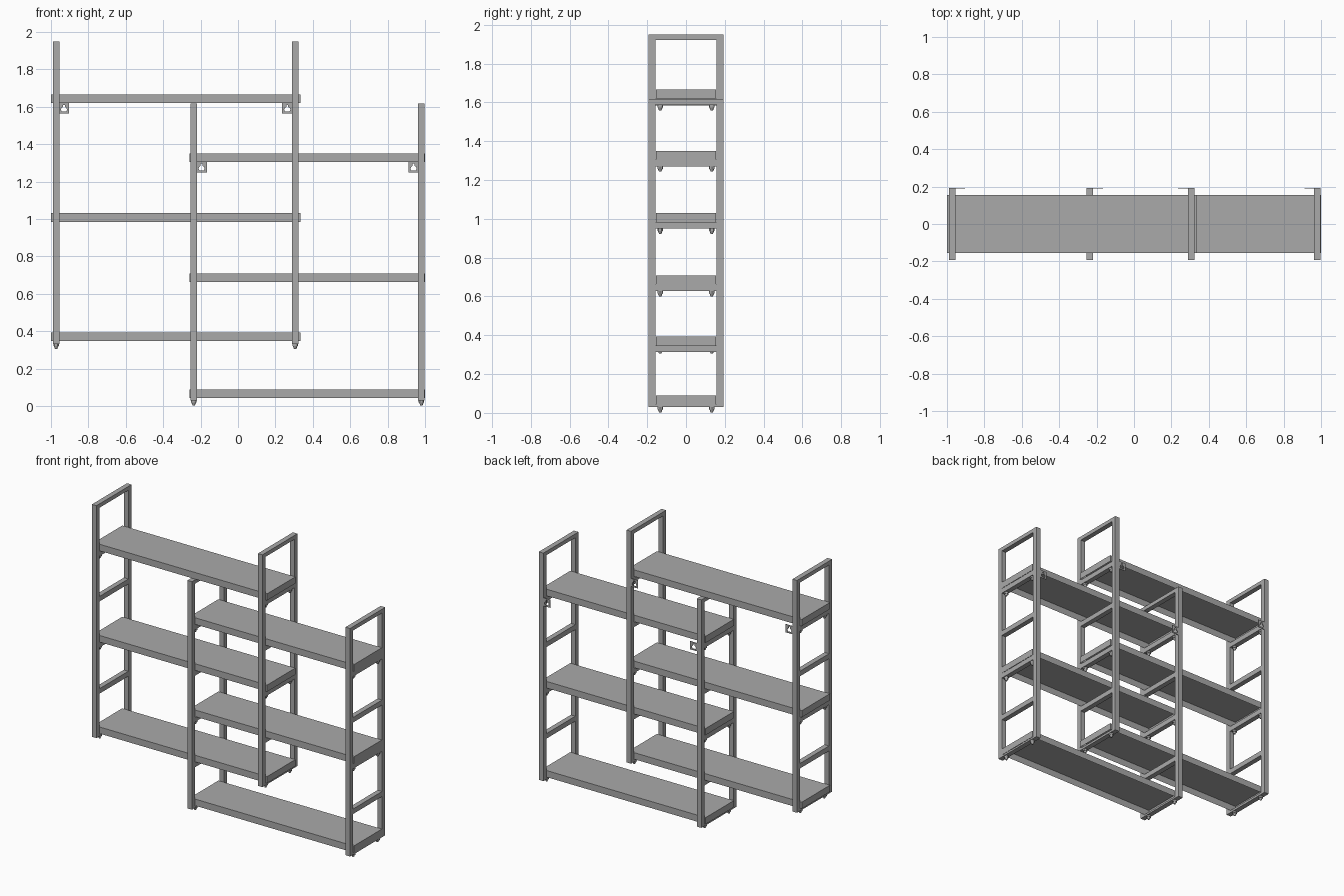
import bpy, bmesh
from mathutils import Matrix, Vector

old = bpy.data.objects.get("Cube")
if old:
    bpy.data.objects.remove(old, do_unlink=True)

grey = bpy.data.materials.new("grey metal")
grey.use_nodes = True
colour = (0.40, 0.40, 0.40, 1)
grey.diffuse_color = colour
grey.node_tree.nodes["Principled BSDF"].inputs["Base Color"].default_value = colour

DEPTH = 0.193      # half depth of the side frames
TUBE = 0.035       # square tube width
INNER = DEPTH - TUBE
LEVELS = [0.043, 0.348, 0.663, 0.985, 1.305, 1.620]   # shelf undersides


def add_box(bm, lo, hi):
    lo, hi = Vector(lo), Vector(hi)
    matrix = Matrix.Translation((lo + hi) / 2) @ Matrix.Diagonal((*(hi - lo), 1))
    return bmesh.ops.create_cube(bm, size=1, matrix=matrix)["verts"]


def finish(bm, name):
    mesh = bpy.data.meshes.new(name)
    bm.to_mesh(mesh)
    bm.free()
    return link(mesh, name)


def link(mesh, name):
    mesh.materials.clear()
    mesh.materials.append(grey)
    obj = bpy.data.objects.new(name, mesh)
    bpy.context.collection.objects.link(obj)
    return obj


def side_frame(name, x, bottom, top):
    """Two posts, a top bar and a rung at every level they span."""
    bm = bmesh.new()
    x0, x1 = x - TUBE / 2, x + TUBE / 2
    for y in (-DEPTH, INNER):
        add_box(bm, (x0, y, bottom), (x1, y + TUBE, top))
    add_box(bm, (x0, -INNER, top - 0.027), (x1, INNER, top))
    for z in LEVELS:
        if bottom < z < top - 0.1:
            add_box(bm, (x0, -INNER, max(bottom, z - TUBE)), (x1, INNER, z))
    finish(bm, name)


def shelf(name, x0, x1, z):
    """Folded tray with a hollow underside and a narrow rim."""
    bm = bmesh.new()
    add_box(bm, (x0, -0.155, z), (x1, 0.155, z + 0.046))
    bm.normal_update()
    under = [f for f in bm.faces if f.normal.z < -0.9]
    bmesh.ops.inset_region(bm, faces=under, thickness=0.016)
    bmesh.ops.translate(bm, verts=under[0].verts, vec=(0, 0, 0.038))
    finish(bm, name)


def bolts(name, x, z):
    """Pair of rounded fixing knobs below a rung."""
    bm = bmesh.new()
    for y in (-0.133, 0.133):
        for r1, r2, top, height in ((0.015, 0.015, z, 0.012), (0.006, 0.012, z - 0.012, 0.015)):
            bmesh.ops.create_cone(bm, cap_ends=True, segments=12, radius1=r1, radius2=r2,
                                  depth=height, matrix=Matrix.Translation((x, y, top - height / 2)))
    obj = finish(bm, name)
    bpy.context.view_layer.objects.active = obj
    obj.select_set(True)
    bpy.ops.object.shade_smooth_by_angle()
    obj.select_set(False)


def bracket(name, x, z):
    """Wall plate with a keyhole, drawn as a filled outline."""
    curve = bpy.data.curves.new(name, "CURVE")
    curve.dimensions = "2D"
    curve.fill_mode = "BOTH"
    curve.extrude = 0.002
    plate = [(-0.028, -0.028), (0.028, -0.028), (0.028, 0.028), (-0.028, 0.028)]
    keyhole = [(-0.012, -0.018), (0.012, -0.018), (0.017, -0.008), (0.012, 0.002), (0.005, 0.006),
               (0.005, 0.018), (-0.005, 0.018), (-0.005, 0.006), (-0.012, 0.002), (-0.017, -0.008)]
    for points in (plate, keyhole):
        spline = curve.splines.new("POLY")
        spline.points.add(len(points) - 1)
        for p, (u, v) in zip(spline.points, points):
            p.co = (u, v, 0, 1)
        spline.use_cyclic_u = True
    source = bpy.data.objects.new(name + "_outline", curve)
    mesh = bpy.data.meshes.new_from_object(source)
    bpy.data.objects.remove(source)
    # Stand the plate upright against the back of the post
    mesh.transform(Matrix.Translation((x, DEPTH - 0.002, z)) @ Matrix.Rotation(1.5708, 4, "X"))
    link(mesh, name)


# Each unit: post centres, post bottom and top, shelf ends, shelf levels
units = {
    "tall": ((-0.9725, 0.3055), 0.332, 1.949, (-1.0, 0.333), LEVELS[1::2]),
    "low": ((-0.2365, 0.9805), 0.030, 1.617, (-0.26, 1.0), LEVELS[0::2]),
}
for unit, (posts, bottom, top, ends, levels) in units.items():
    for side, x, inward in (("right", posts[0], 1), ("left", posts[1], -1)):
        side_frame(f"{unit}_{side}_frame", x, bottom, top)
        bracket(f"{unit}_{side}_wall_bracket", x + inward * 0.042, levels[-1] - 0.027)
        for i, z in enumerate(levels):
            bolts(f"{unit}_{side}_bolts_{i + 1}", x, max(bottom, z - TUBE))
    for i, z in enumerate(levels):
        shelf(f"{unit}_shelf_{i + 1}", *ends, z)
